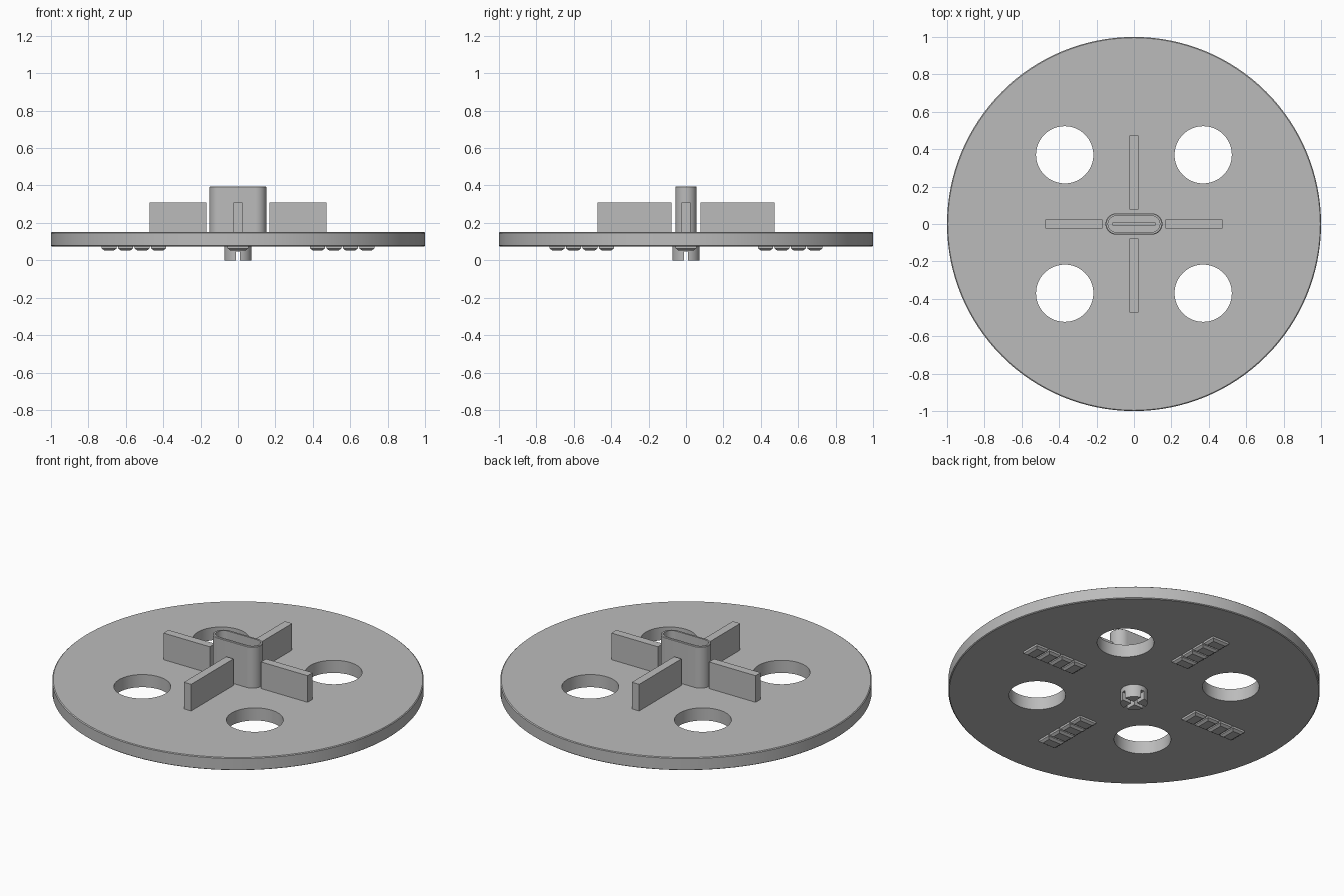
import bpy, bmesh, math
from mathutils import Matrix, Vector

if "Cube" in bpy.data.objects:
    bpy.data.objects.remove(bpy.data.objects["Cube"])

grey = bpy.data.materials.new("plain_grey")
grey.use_nodes = True
colour = (0.5, 0.5, 0.5, 1)
grey.diffuse_color = colour
grey.node_tree.nodes["Principled BSDF"].inputs["Base Color"].default_value = colour


def prism(name, outline, layers):
    """Closed solid from an outline; each layer is (z, inset)."""
    bm = bmesh.new()
    rings = []
    for z, inset in layers:
        ring = []
        for x, y in outline:
            sx = math.copysign(max(abs(x) - inset, 0), x)
            sy = math.copysign(max(abs(y) - inset, 0), y)
            ring.append(bm.verts.new((sx, sy, z)))
        rings.append(ring)
    n = len(outline)
    for a, b in zip(rings, rings[1:]):
        for i in range(n):
            j = (i + 1) % n
            bm.faces.new((a[i], a[j], b[j], b[i]))
    bm.faces.new(rings[0])
    bm.faces.new(rings[-1])
    bmesh.ops.recalc_face_normals(bm, faces=bm.faces)
    mesh = bpy.data.meshes.new(name)
    bm.to_mesh(mesh)
    bm.free()
    mesh.materials.append(grey)
    obj = bpy.data.objects.new(name, mesh)
    bpy.context.collection.objects.link(obj)
    return obj


def rect(w, d):
    return [(-w, -d), (w, -d), (w, d), (-w, d)]


def stadium(w, r, steps=20):
    """Rounded slot outline of half length w and end radius r."""
    pts = []
    for side, start in ((1, -math.pi / 2), (-1, math.pi / 2)):
        for i in range(steps + 1):
            a = start + math.pi * i / steps
            pts.append((side * (w - r) + r * math.cos(a), r * math.sin(a)))
    return pts


def circle(r, steps):
    return [(r * math.cos(2 * math.pi * i / steps),
             r * math.sin(2 * math.pi * i / steps)) for i in range(steps)]


def place(obj, offset, turn=0):
    m = Matrix.Rotation(turn, 4, "Z") @ Matrix.Translation(Vector(offset))
    obj.data.transform(m)
    return obj


def cut(obj, cutters):
    for c in cutters:
        mod = obj.modifiers.new("cut", "BOOLEAN")
        mod.operation = "DIFFERENCE"
        mod.solver = "EXACT"
        mod.object = c
        c.hide_render = True
        bpy.context.view_layer.objects.active = obj
        bpy.ops.object.modifier_apply(modifier=mod.name)
        bpy.data.objects.remove(c)


def smooth(obj):
    bpy.ops.object.select_all(action="DESELECT")
    obj.select_set(True)
    bpy.context.view_layer.objects.active = obj
    bpy.ops.object.shade_smooth_by_angle(angle=math.radians(30))


# Disc with four round holes and a softened rim
disc = prism("disc", circle(1, 128), [(0.075, 0.004), (0.079, 0), (0.146, 0), (0.15, 0.004)])
cut(disc, [place(prism("hole_cutter", circle(0.153, 64), [(0, 0), (0.3, 0)]), (x, y, 0))
           for x in (-0.37, 0.37) for y in (-0.37, 0.37)])
smooth(disc)

# Central hub with a pocket and a thin blade inside
hub = prism("hub", stadium(0.152, 0.057), [(0.15, 0), (0.392, 0), (0.395, 0.003)])
cut(hub, [prism("pocket_cutter", stadium(0.138, 0.043), [(0.23, 0), (0.5, 0)])])
smooth(hub)
prism("hub_blade", rect(0.115, 0.009), [(0.23, 0), (0.31, 0)])

# Upright fins and the rows of grip pads beneath, four times round
for k, inner in enumerate((0.168, 0.077, 0.168, 0.077)):
    turn = k * math.pi / 2
    half = (0.474 - inner) / 2
    place(prism(f"fin_{k + 1}", rect(half, 0.024), [(0.15, 0), (0.308, 0)]),
          (inner + half, 0, 0), turn)
    for p in range(4):
        place(prism(f"grip_pad_{k + 1}_{p + 1}", rect(0.04, 0.055),
                    [(0.053, 0.014), (0.063, 0), (0.075, 0)]),
              (0.425 + p * 0.088, 0, 0), turn)

# Bottom peg with crossed slots
peg = prism("peg", circle(0.073, 48), [(0, 0), (0.075, 0)])
cut(peg, [place(prism("slot_cutter", rect(0.1, 0.011), [(-0.1, 0), (0.047, 0)]),
                (0, 0, 0), t) for t in (0, math.pi / 2)])
smooth(peg)
